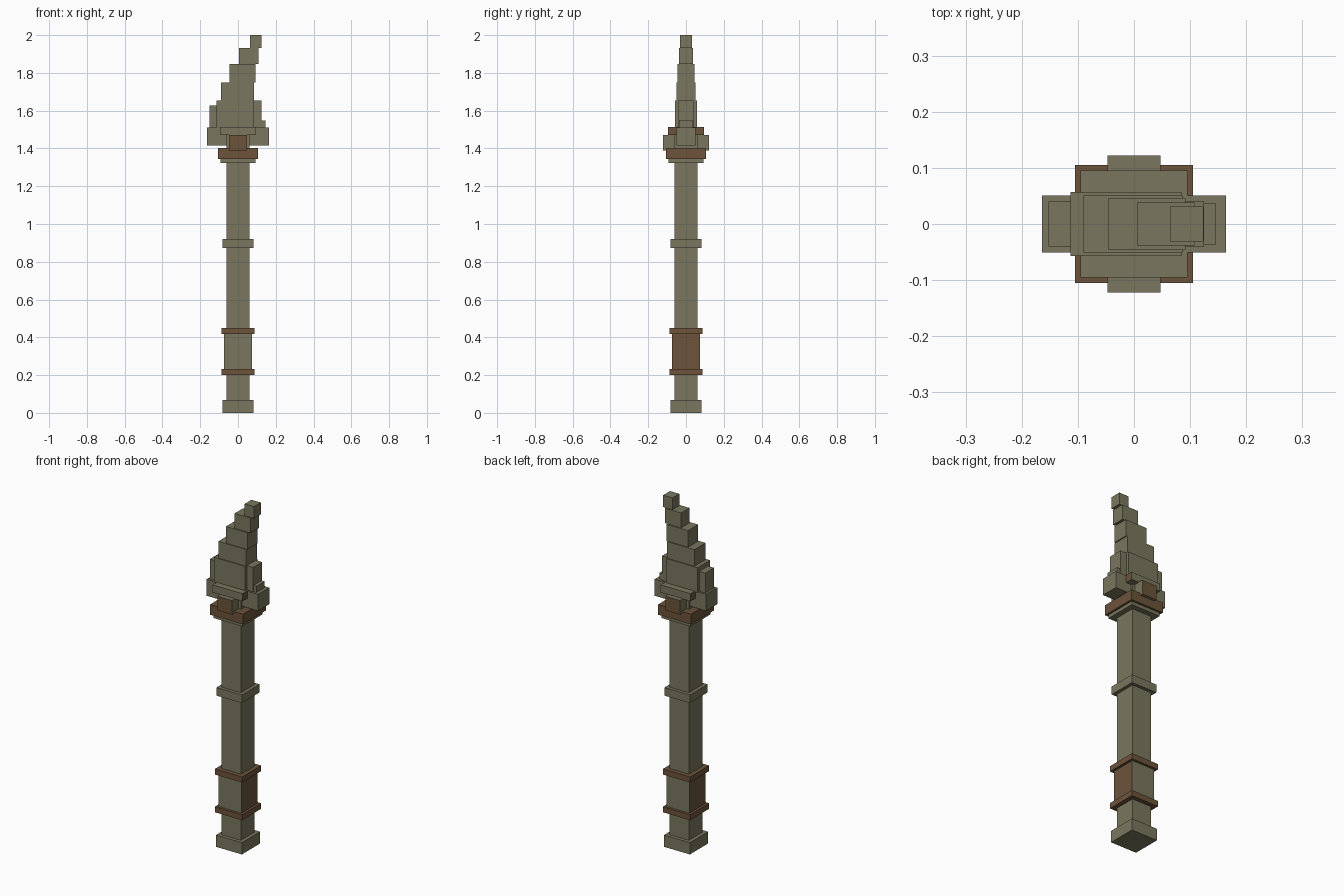
import bpy

if "Cube" in bpy.data.objects:
    bpy.data.objects.remove(bpy.data.objects["Cube"])


def make_material(name, rgb):
    m = bpy.data.materials.new(name)
    m.diffuse_color = (*rgb, 1)
    m.use_nodes = True
    m.node_tree.nodes["Principled BSDF"].inputs["Base Color"].default_value = m.diffuse_color
    return m


OLIVE = make_material("olive stone", (0.195, 0.185, 0.112))
BROWN = make_material("brown leather", (0.150, 0.087, 0.042))


def box(name, x, y, z, mat=OLIVE, brown_axis=None):
    """Box from (min, max) ranges; faces along brown_axis turn brown."""
    bpy.ops.mesh.primitive_cube_add(size=1)
    o = bpy.context.object
    o.name = name
    for v in o.data.vertices:
        v.co = [r[0] + (c + 0.5) * (r[1] - r[0]) for c, r in zip(v.co, (x, y, z))]
    o.data.materials.append(mat)
    if brown_axis is not None:
        o.data.materials.append(BROWN)
        for p in o.data.polygons:
            if abs(p.normal[brown_axis]) > 0.5:
                p.material_index = 1
    return o


def square(name, r, z0, z1, mat=OLIVE, brown_axis=None):
    return box(name, (-r, r), (-r, r), (z0, z1), mat, brown_axis)


# Handle with its rings
square("pommel", 0.083, 0, 0.068)
square("shaft", 0.062, 0.068, 1.48)
square("grip", 0.073, 0.215, 0.435, OLIVE, 0)
square("lower_grip_band", 0.087, 0.2, 0.232, BROWN)
square("upper_grip_band", 0.087, 0.418, 0.45, BROWN)
square("middle_ring", 0.081, 0.873, 0.92)
square("collar_base", 0.093, 1.323, 1.343)
square("collar", 0.105, 1.343, 1.402, BROWN)

# Head plate, with studs front and back, blocks left and right
square("head_plate", 0.095, 1.47, 1.514, OLIVE, 0)
for side, s in (("front", -1), ("back", 1)):
    box(side + "_stud", (-0.047, 0.047), sorted((s * 0.055, s * 0.122)),
        (1.39, 1.472), OLIVE, 1)
for side, s in (("left", -1), ("right", 1)):
    box(side + "_block", sorted((s * 0.05, s * 0.164)), (-0.051, 0.051), (1.416, 1.512))

# Small prongs on the side blocks
box("left_prong", (-0.152, -0.10), (-0.04, 0.04), (1.51, 1.627))
box("right_step", (0.08, 0.145), (-0.037, 0.037), (1.51, 1.548))
box("right_prong", (0.08, 0.125), (-0.041, 0.041), (1.51, 1.653))

# Stepped blade leaning to the right: x range, half depth, z range
steps = [
    ((-0.113, 0.085), 0.057, (1.51, 1.654)),
    ((-0.09, 0.086), 0.051, (1.654, 1.75)),
    ((-0.045, 0.092), 0.046, (1.75, 1.846)),
    ((0.005, 0.108), 0.038, (1.846, 1.932)),
    ((0.064, 0.124), 0.031, (1.932, 2.0)),
]
for i, (x, d, z) in enumerate(steps):
    box(f"blade_step_{i + 1}", x, (-d, d), z)
